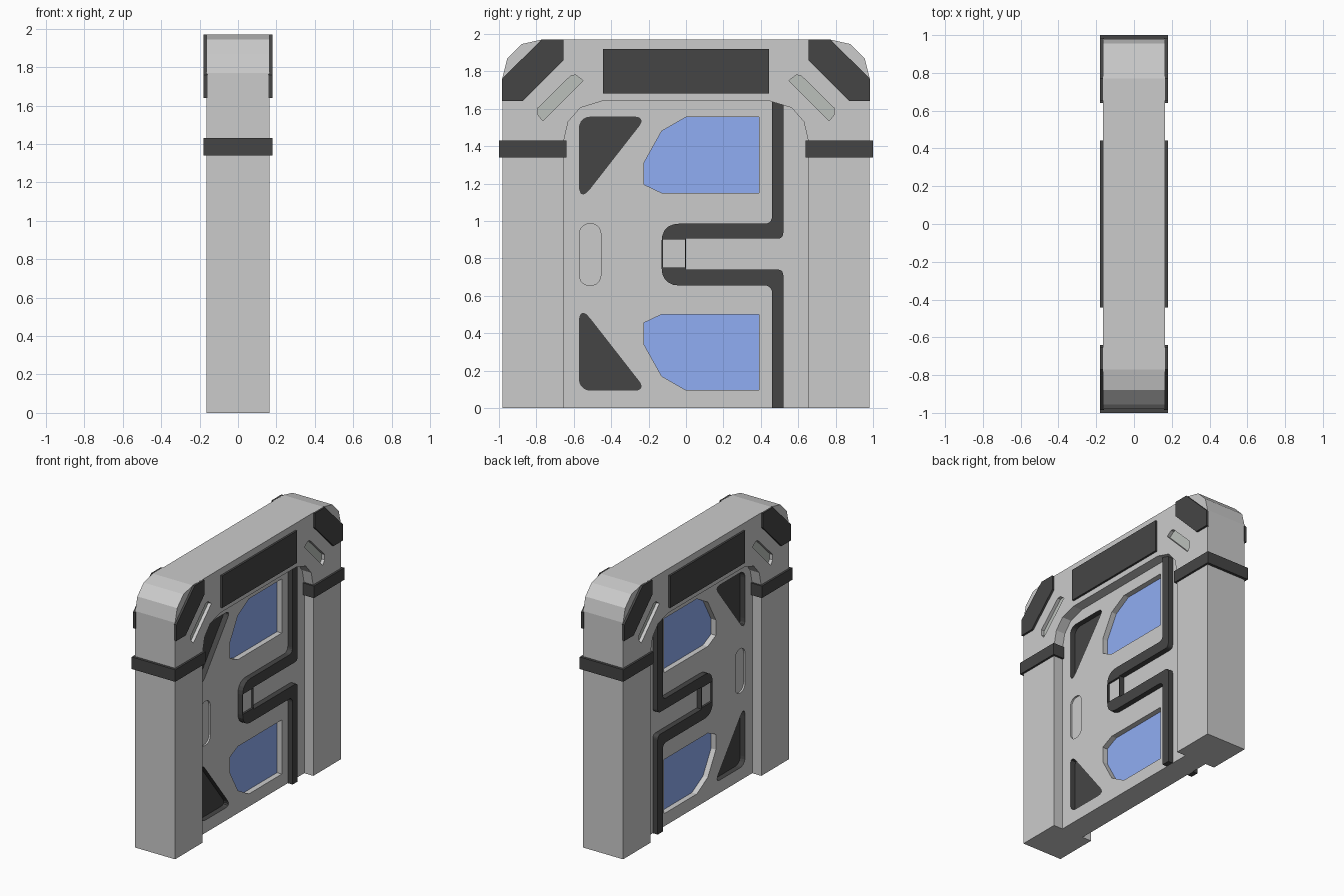
import bpy, bmesh
from mathutils import Matrix, Vector

if "Cube" in bpy.data.objects:
    bpy.data.objects.remove(bpy.data.objects["Cube"])


def material(name, rgb):
    m = bpy.data.materials.new(name)
    m.diffuse_color = (*rgb, 1)
    m.use_nodes = True
    m.node_tree.nodes["Principled BSDF"].inputs["Base Color"].default_value = m.diffuse_color
    return m


DARK = material("dark_trim", (0.06, 0.06, 0.06))
BLUE = material("blue_glass", (0.28, 0.42, 0.90))
SLOT = material("slot_grey", (0.50, 0.53, 0.50))


def rounded(pts, seg=5):
    """Turn (y, z[, radius]) corners into a loop with rounded corners."""
    out = []
    for i, p in enumerate(pts):
        c = Vector(p[:2])
        if len(p) < 3:
            out.append(c)
            continue
        a = (Vector(pts[i - 1][:2]) - c).normalized() * p[2]
        b = (Vector(pts[(i + 1) % len(pts)][:2]) - c).normalized() * p[2]
        for k in range(seg + 1):
            t = k / seg
            # blend of a quadratic curve, slightly fuller to follow an arc
            w = 0.83 * 2 * t * (1 - t)
            q = ((1 - t) ** 2 * (c + a) + t * t * (c + b) + w * c)
            out.append(q / ((1 - t) ** 2 + t * t + w))
    return out


def flip_y(loop):
    return [(-p[0], *p[1:]) for p in loop]


def flip_z(loop, s=1.65):
    return [(p[0], s - p[1]) for p in loop]


def slab(name, loops, x0, x1, mat=None, mirror=False):
    """Extrude side-view outlines (first outer, then holes) from x0 to x1."""
    cu = bpy.data.curves.new(name, 'CURVE')
    cu.dimensions = '2D'
    cu.fill_mode = 'BOTH'
    cu.extrude = (x1 - x0) / 2
    for loop in loops:
        sp = cu.splines.new('POLY')
        sp.points.add(len(loop) - 1)
        for pt, p in zip(sp.points, loop):
            pt.co = (p[0], p[1], 0, 1)
        sp.use_cyclic_u = True
    tmp = bpy.data.objects.new(name + "_outline", cu)
    bpy.context.collection.objects.link(tmp)
    dg = bpy.context.evaluated_depsgraph_get()
    me = bpy.data.meshes.new_from_object(tmp.evaluated_get(dg))
    bpy.data.objects.remove(tmp)
    me.transform(Matrix(((0, 0, 1, (x0 + x1) / 2), (1, 0, 0, 0),
                         (0, 1, 0, 0), (0, 0, 0, 1))))
    bm = bmesh.new()
    bm.from_mesh(me)
    bmesh.ops.remove_doubles(bm, verts=bm.verts, dist=1e-5)
    bmesh.ops.recalc_face_normals(bm, faces=bm.faces)
    for f in bm.faces:
        f.smooth = False
        f.material_index = 0
    bm.to_mesh(me)
    bm.free()
    me.materials.clear()
    if mat:
        me.materials.append(mat)
    ob = bpy.data.objects.new(name, me)
    bpy.context.collection.objects.link(ob)
    if mirror:
        ob.modifiers.new("other_face", 'MIRROR')
    return ob


def rect(y0, z0, y1, z1):
    return [(y0, z0), (y1, z0), (y1, z1), (y0, z1)]


# Outer frame: arch with diagonal slots near the top corners
outer = [(0.98, 0), (0.98, 1.77), (0.955, 1.87), (0.88, 1.945), (0.77, 1.97)]
inner = [(0.655, 0), (0.655, 1.42), (0.63, 1.53), (0.565, 1.605), (0.45, 1.64)]
arch = outer + flip_y(outer)[::-1] + flip_y(inner) + inner[::-1]
slot = [(0.55, 1.75), (0.59, 1.78), (0.615, 1.777),
        (0.79, 1.605), (0.79, 1.565), (0.765, 1.535)]
slots = [slot, flip_y(slot)]
slab("frame", [arch] + slots, -0.165, 0.165)
for side, s in zip(("back", "front"), slots):
    slab("slot_floor_" + side, [s], -0.14, 0.14, SLOT)

# Door panel with openings for windows, pockets and handle recess
window = [(0.39, 1.15), (0.39, 1.555), (0, 1.555), (-0.13, 1.48),
          (-0.225, 1.31), (-0.225, 1.195), (-0.13, 1.15)]
pocket = rounded([(-0.57, 1.10, 0.09), (-0.57, 1.555, 0.06), (-0.215, 1.555, 0.06)])
pill = rounded([(-0.57, 0.655, 0.057), (-0.455, 0.655, 0.057),
                (-0.455, 0.985, 0.057), (-0.57, 0.985, 0.057)])
windows = [window, flip_z(window)]
pockets = [pocket, flip_z(pocket)]
panel = slab("door_panel", [rect(-0.656, 0, 0.656, 1.645)] + windows + pockets + [pill],
             -0.09, 0.09)
panel.data.materials.append(None)
panel.data.materials.append(DARK)
for f in panel.data.polygons:
    c = f.center
    if abs(f.normal.x) < 0.5 and -0.6 < c.y < -0.235 and abs(c.z - 0.82) > 0.25 and 0.03 < c.z < 1.62:
        f.material_index = 1
for tag, w, p in zip(("upper", "lower"), windows, pockets):
    slab("window_glass_" + tag, [w], -0.05, 0.05, BLUE)
    slab("pocket_floor_" + tag, [p], -0.05, 0.05, DARK)
slab("handle_recess_floor", [pill], -0.077, 0.077)

# Dark seam strip that steps around the latch
strip = rounded([(0.52, 0), (0.52, 0.74, 0.03), (0, 0.74), (0, 0.905),
                 (0.52, 0.905, 0.03), (0.52, 1.64), (0.46, 1.64),
                 (0.46, 0.985, 0.04), (-0.13, 0.985, 0.09),
                 (-0.13, 0.655, 0.09), (0.46, 0.655, 0.04), (0.46, 0)])
latch = rect(-0.124, 0.75, -0.006, 0.90)
slab("seam_strip", [strip, latch], 0.088, 0.13, DARK, True)
slab("latch_plate", [latch], 0.088, 0.115, None, True)

# Dark header plate, corner plates and leg bands
slab("header_plate", [rect(-0.443, 1.68, 0.443, 1.92)], 0.16, 0.18, DARK, True)
corner = [(0.655, 1.86), (0.655, 1.97), (0.77, 1.97),
          (0.985, 1.76), (0.985, 1.64), (0.875, 1.64)]
band = rect(0.64, 1.34, 1.0, 1.43)
for side, c, b in (("back", corner, band), ("front", flip_y(corner), flip_y(band))):
    slab("corner_plate_" + side, [c], 0.16, 0.18, DARK, True)
    slab("leg_band_" + side, [b], -0.18, 0.18, DARK)
